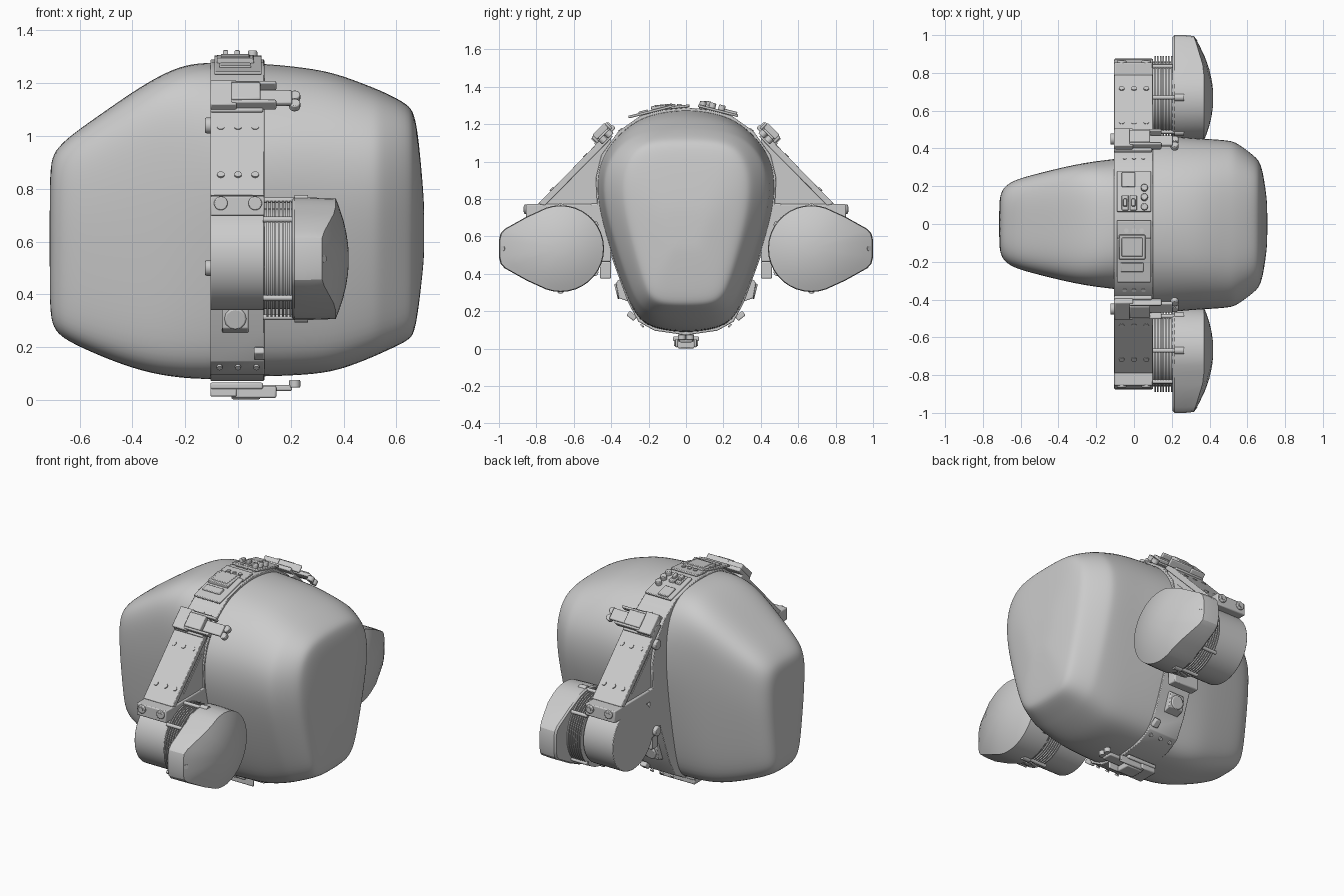
import bpy, bmesh
from math import radians, cos, sin, pi, atan2, hypot
from mathutils import Matrix, Vector

default_cube = bpy.data.objects.get("Cube")
if default_cube:
    bpy.data.objects.remove(default_cube, do_unlink=True)

grey = bpy.data.materials.new("plain_grey")
grey.use_nodes = True
grey.diffuse_color = (.6, .6, .6, 1)
grey.node_tree.nodes["Principled BSDF"].inputs["Base Color"].default_value = (.6, .6, .6, 1)


def finish(name, bm, bevel=0, subdivide=0, angle=35):
    """Turn a bmesh into a shaded object with optional modifiers."""
    bmesh.ops.recalc_face_normals(bm, faces=bm.faces)
    mesh = bpy.data.meshes.new(name)
    bm.to_mesh(mesh)
    bm.free()
    mesh.materials.append(grey)
    obj = bpy.data.objects.new(name, mesh)
    bpy.context.collection.objects.link(obj)
    if bevel:
        mod = obj.modifiers.new("bevel", "BEVEL")
        mod.width, mod.segments, mod.limit_method = bevel, 2, "ANGLE"
    if subdivide:
        mod = obj.modifiers.new("smooth", "SUBSURF")
        mod.levels = mod.render_levels = subdivide
    bpy.ops.object.select_all(action="DESELECT")
    obj.select_set(True)
    bpy.context.view_layer.objects.active = obj
    bpy.ops.object.shade_smooth_by_angle(angle=radians(angle))
    return obj


def loft(name, rings, **options):
    """Skin a list of equal rings and close both ends."""
    bm = bmesh.new()
    loops = [[bm.verts.new(p) for p in ring] for ring in rings]
    count = len(loops[0])
    for a, b in zip(loops, loops[1:]):
        for i in range(count):
            j = (i + 1) % count
            bm.faces.new((a[i], a[j], b[j], b[i]))
    bm.faces.new(loops[0])
    bm.faces.new(loops[-1])
    return finish(name, bm, **options)


def prism(name, outline, x0, x1, **options):
    return loft(name, [[(x, y, z) for y, z in outline] for x in (x0, x1)], **options)


def box(name, centre, size, tilt=0, bevel=.006):
    """Box tilted about the x axis."""
    bm = bmesh.new()
    place = Matrix.Translation(centre) @ Matrix.Rotation(tilt, 4, "X")
    bmesh.ops.create_cube(bm, size=1, matrix=place @ Matrix.Diagonal((*size, 1)))
    return finish(name, bm, bevel=bevel)


def rod(name, centre, direction, radius, length, sides=20, bevel=0):
    bm = bmesh.new()
    turn = Vector(direction).to_track_quat("Z", "Y").to_matrix().to_4x4()
    bmesh.ops.create_cone(bm, cap_ends=True, segments=sides, radius1=radius, radius2=radius,
                          depth=length, matrix=Matrix.Translation(centre) @ turn)
    return finish(name, bm, bevel=bevel)


# Half outlines as fractions of half width and height: egg, tapered end, boxy
EGG = [(0, 1), (.25, .99), (.5, .965), (.75, .895), (.94, .79), (1, .69), (.985, .56),
       (.82, .335), (.65, .15), (.53, .06), (.35, .02), (0, 0)]
TAPERED = [(0, 1), (.35, 1), (.64, .985), (.84, .94), (.96, .85), (1, .73), (.96, .57),
           (.82, .34), (.67, .13), (.56, .04), (.38, 0), (0, 0)]
BOXY = [(0, 1), (.4, 1), (.71, .985), (.92, .94), (1, .85), (1, .73), (.97, .58),
        (.87, .35), (.76, .14), (.64, .04), (.4, 0), (0, 0)]


def outline(width, low, high, blend=0, end_shape=EGG):
    half = [(width * (a + (c - a) * blend), low + (high - low) * (b + (d - b) * blend))
            for (a, b), (c, d) in zip(EGG, end_shape)]
    return half + [(-y, z) for y, z in half[-2:0:-1]]


def shell(name, end_shape, sections):
    loft(name, [[(x, y, z) for y, z in outline(w, lo, hi, t, end_shape)]
                for x, w, lo, hi, t in sections], subdivide=2, angle=60)


# Large shell on the left, smaller shell on the right
shell("large_shell", TAPERED, [
    (-.08, .475, .08, 1.275, 0), (-.07, .48, .08, 1.28, 0), (.1, .478, .08, 1.28, 0),
    (.3, .46, .09, 1.257, .2), (.4, .455, .113, 1.23, .3), (.51, .447, .158, 1.186, .45),
    (.545, .435, .175, 1.172, .5), (.645, .36, .222, 1.122, .8), (.668, .328, .25, 1.085, .9),
    (.684, .27, .34, 1, .9), (.702, .15, .5, .8, 1), (.706, .08, .56, .72, 1)])
shell("small_shell", BOXY, [
    (0, .36, .075, 1.28, .5), (-.1, .347, .075, 1.28, .6), (-.2, .335, .08, 1.273, .8),
    (-.3, .317, .095, 1.228, 1), (-.4, .295, .12, 1.167, 1), (-.52, .265, .165, 1.083, 1),
    (-.63, .235, .215, 1.006, 1), (-.685, .2, .25, .955, 1), (-.71, .155, .3, .91, 1),
    (-.714, .09, .4, .8, 1)])

# Band wrapping both shells
BAND = outline(.482, .072, 1.29)
prism("band", BAND, -.105, .1, bevel=.004)


def band_at(y):
    """Height and tilt of the upper band surface at y."""
    side = 1 if y >= 0 else -1
    half = BAND[:6]
    for (y0, z0), (y1, z1) in zip(half, half[1:]):
        if abs(y) <= y1:
            return z0 + (z1 - z0) * (abs(y) - y0) / (y1 - y0), side * atan2(z1 - z0, y1 - y0)


def on_band(name, x, y, size_x, size_y, height, bevel=.004):
    z, tilt = band_at(y)
    box(name, (x, y - sin(tilt) * height / 2, z + cos(tilt) * height / 2),
        (size_x, size_y, height), tilt, bevel)


# Control panel on top
on_band("panel_front", 0, -.19, .18, .24, .014)
on_band("panel_middle", 0, -.03, .18, .1, .014)
on_band("panel_back", 0, .17, .18, .22, .014)
on_band("screen_frame", -.01, -.12, .14, .13, .024)
on_band("screen", -.01, -.12, .11, .1, .028)
on_band("side_window", -.01, -.225, .12, .05, .022)
on_band("socket_block", -.03, .23, .07, .08, .026)
for i in (-1, 1):
    on_band("switch_body", -.025 + i * .022, .11, .036, .08, .025)
    on_band("rocker_switch", -.025 + i * .022, .11, .02, .04, .045)
for y in (.09, .14, .19):
    z, tilt = band_at(y)
    rod("knob", (.055, y, z + .02), (0, -sin(tilt), cos(tilt)), .018, .045, bevel=.004)
for x in (-.04, 0, .04):
    rod("indicator", (x, -.035, 1.3), (0, 0, 1), .012, .014)


def buckle(y, z, tilt, name):
    """Hinged latch with a lever drooping to the left."""
    up = Vector((0, -sin(tilt), cos(tilt)))
    along = Vector((0, cos(tilt), sin(tilt)))
    base = Vector((0, y, z))

    def part(label, x, offset, lift, size):
        box(f"{name}_{label}", base + Vector((x, 0, 0)) + along * offset + up * lift, size, tilt)

    part("plate", -.005, 0, .012, (.2, .14, .024))
    part("clasp", -.055, 0, .035, (.1, .13, .035))
    part("cover", .03, 0, .045, (.11, .09, .036))
    for i in (-1, 1):
        part("rail", .06, i * .05, .035, (.17, .015, .045))
    part("lever", .14, 0, .02, (.13, .07, .022))
    for i in (-1, 1):
        eye = base + Vector((.215, 0, 0)) + along * i * .022 + up * .004
        rod(f"{name}_eye", eye, up, .021, .03, bevel=.004)


buckle(0, .065, pi, "bottom_buckle")

# Circle-and-nose outline of the motor cap, relative to its centre
AXIS_Y, AXIS_Z = .67, .535
CAP = [(.232 * cos(radians(a)), .232 * sin(radians(a))) for a in range(60, 301, 10)]
CAP += [(.18, -.172), (.3, -.105), (.322, -.08), (.33, -.045),
        (.33, .045), (.322, .08), (.3, .105), (.18, .172)]

for s, label in ((1, "back"), (-1, "front")):
    axis = Vector((0, s * AXIS_Y, AXIS_Z))

    # Domed motor cap
    rings = [[(x, s * (AXIS_Y + k * a), AXIS_Z + k * b) for a, b in CAP]
             for x, k in ((.205, .97), (.215, 1), (.27, 1))]
    for k in (.985, .85, .65, .45, .25, .1):
        rings.append([(.42 - .95 * (k * hypot(a, b)) ** 2, s * (AXIS_Y + k * a), AXIS_Z + k * b)
                      for a, b in CAP])
    loft(f"{label}_motor_cap", rings, angle=25)
    rod(f"{label}_nose_screw", (.32, s * .975, AXIS_Z), (1, s * .8, 0), .014, .02)

    # Cooling fins and tie bolts
    rod(f"{label}_motor_core", axis + Vector((.15, 0, 0)), (1, 0, 0), .19, .14, 40)
    for i in range(7):
        rod(f"{label}_fin", axis + Vector((.112 + i * .0145, 0, 0)), (1, 0, 0), .22, .007, 48)
    for a in (42, 90, 145, 215, 270, 318):
        spot = axis + Vector((.18, s * .222 * cos(radians(a)), .222 * sin(radians(a))))
        rod(f"{label}_tie_bolt", spot, (1, 0, 0), .011, .17, 12)
        rod(f"{label}_bolt_lug", spot + Vector((.06, 0, 0)), (1, 0, 0), .02, .05, 12)

    # Round housing with its mounting block
    rod(f"{label}_housing", axis + Vector((-.0025, 0, .01)), (1, 0, 0), .205, .205, 48, .004)
    box(f"{label}_housing_block", (-.0025, s * .655, .735), (.205, .4, .075))
    box(f"{label}_inner_flange", (-.0025, s * .455, .62), (.205, .11, .31))
    box(f"{label}_lower_foot", (-.0025, s * .43, .42), (.17, .06, .09))
    for x in (-.065, .065):
        rod(f"{label}_housing_bolt", (x, s * .855, .745), (0, 1, 0), .026, .02, bevel=.004)
        rod(f"{label}_housing_bolt_head", (x, s * .855, .745), (0, 1, 0), .014, .028, 6)
    for z in (.5, 1.04):
        rod(f"{label}_side_boss", (-.11, s * .45, z), (1, 0, 0), .03, .03, bevel=.006)

    # Sloping strap and triangular gussets
    strap = [(.39, 1.135), (.425, 1.15), (.79, .775), (.755, .765)]
    prism(f"{label}_strap", [(s * y, z) for y, z in strap], -.105, .1, bevel=.004)
    gusset = [(.4, 1.13), (.765, .77), (.44, .77)]
    inset = [(.49, .99), (.67, .81), (.48, .81)]
    for x in (-.08, .08):
        prism(f"{label}_gusset", [(s * y, z) for y, z in gusset], x - .01, x + .01)
        prism(f"{label}_gusset_inset", [(s * y, z) for y, z in inset], x - .014, x + .014)
    for z in (.84, 1.02):
        for x in (-.065, 0, .065):
            rod(f"{label}_strap_screw", (x, s * (1.556 - z), z + .012), (0, s, 1), .014, .012, 16)
    for x in (-.05, 0, .05):
        z, tilt = band_at(s * .35)
        rod(f"{label}_band_screw", (x, s * .35, z), (0, -sin(tilt), cos(tilt)), .011, .008, 12)
    buckle(s * .425, 1.13, -s * pi / 4, f"{label}_buckle")

    # Lower strap fittings
    wedge = [(.3, .25), (.36, .27), (.375, .35), (.36, .37), (.33, .36)]
    prism(f"{label}_lower_wedge", [(s * y, z) for y, z in wedge], -.06, .04, bevel=.005)
    rod(f"{label}_lower_knob", (-.01, s * .355, .31), (0, s, -.25), .042, .04, 12, .006)
    box(f"{label}_lower_tab", (.08, s * .29, .175), (.04, .03, .05), -s * .9)
    for x in (-.07, 0, .07):
        rod(f"{label}_lower_screw", (x, s * .235, .123), (0, s, -1), .011, .01, 12)
